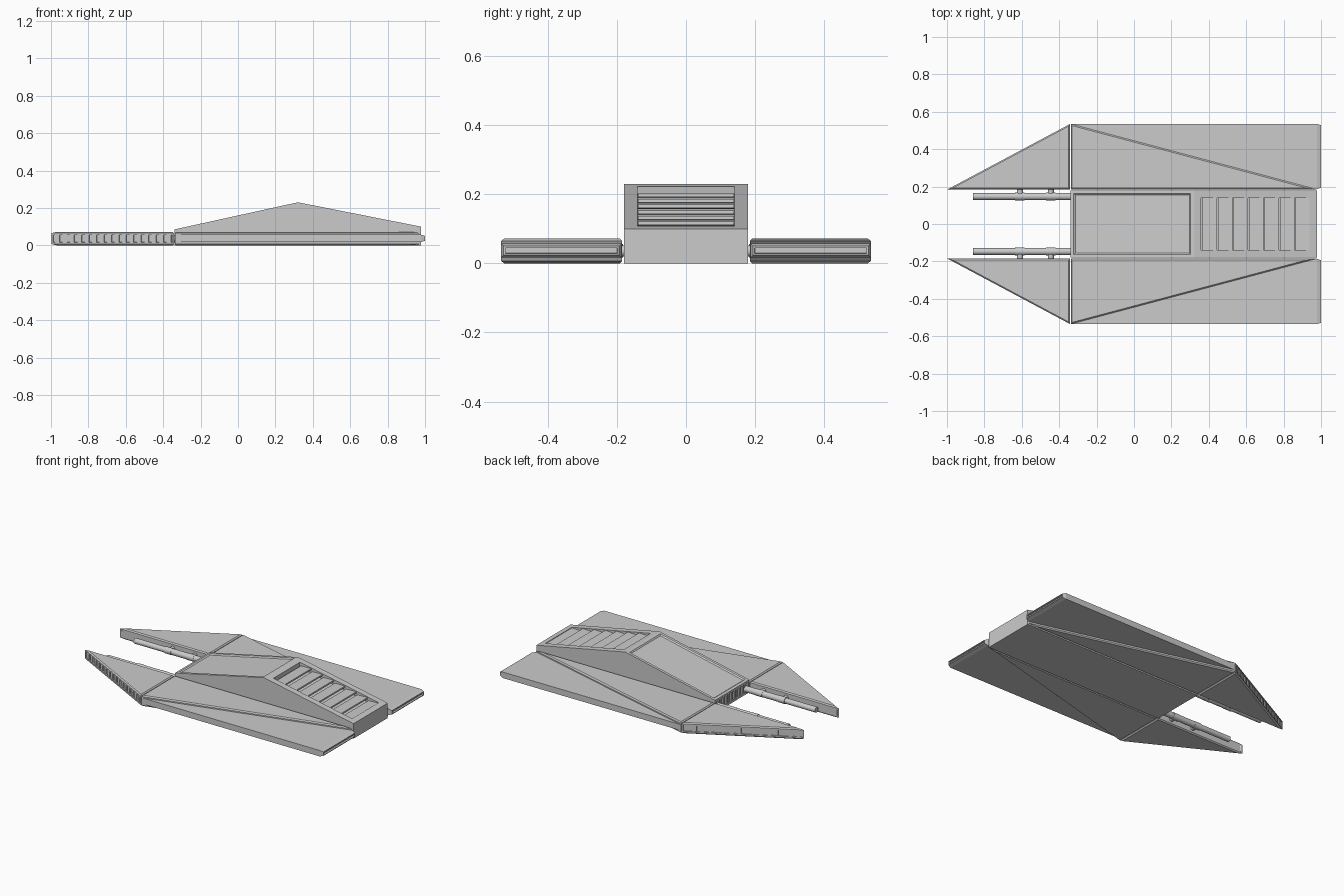
import bpy, bmesh, math
from mathutils import Vector, Matrix

if "Cube" in bpy.data.objects:
    bpy.data.objects.remove(bpy.data.objects["Cube"])


def finish(name, bm, mirror=False):
    bmesh.ops.recalc_face_normals(bm, faces=bm.faces)
    me = bpy.data.meshes.new(name)
    bm.to_mesh(me)
    bm.free()
    ob = bpy.data.objects.new(name, me)
    bpy.context.collection.objects.link(ob)
    if mirror:
        m = ob.modifiers.new("mirror", "MIRROR")
        m.use_axis = (False, True, False)
    return ob


def prism(bm, pts, vec):
    """Closed solid from a flat outline swept along vec."""
    f = bm.faces.new([bm.verts.new(p) for p in pts])
    r = bmesh.ops.extrude_face_region(bm, geom=[f], use_keep_orig=True)
    bmesh.ops.translate(bm, vec=vec, verts=[v for v in r["geom"] if isinstance(v, bmesh.types.BMVert)])
    bmesh.ops.recalc_face_normals(bm, faces=bm.faces)
    bm.normal_update()


def facing(bm, d):
    """Face whose normal points most nearly along d."""
    d = Vector(d).normalized()
    return max(bm.faces, key=lambda f: f.normal.dot(d))


def inset(bm, f, width, depth=0.0):
    bmesh.ops.inset_individual(bm, faces=[f], thickness=width, depth=depth, use_even_offset=True)
    bm.normal_update()


def box(bm, size, matrix):
    bmesh.ops.create_cube(bm, size=1, matrix=matrix @ Matrix.Diagonal((*size, 1)))


def rod(bm, a, b, r, n=16):
    a, b = Vector(a), Vector(b)
    rot = (b - a).to_track_quat("Z", "Y").to_matrix().to_4x4()
    bmesh.ops.create_cone(bm, cap_ends=True, segments=n, radius1=r, radius2=r,
                          depth=(b - a).length, matrix=Matrix.Translation((a + b) / 2) @ rot)


def wing_slab(outline, z0, z1, chamfer):
    """Slab with sloped rims around its top and bottom."""
    bm = bmesh.new()
    prism(bm, [(x, y, z0 + chamfer) for x, y in outline], (0, 0, z1 - z0 - 2 * chamfer))
    if chamfer:
        for d in ((0, 0, 1), (0, 0, -1)):
            inset(bm, facing(bm, d), chamfer, chamfer)
    return bm


# Central hull with a framed front panel, rear louver well and nose vent well
bm = bmesh.new()
profile = [(-0.34, 0), (-0.34, 0.085), (0.32, 0.23), (0.978, 0.10), (0.978, 0)]
prism(bm, [(x, -0.18, z) for x, z in profile], (0, 0.36, 0))
front = facing(bm, (-0.145, 0, 0.66))
rear = facing(bm, (0.13, 0, 0.658))
nose = facing(bm, (-1, 0, 0))
inset(bm, front, 0.018)
inset(bm, front, 0.008, -0.007)
inset(bm, rear, 0.04)
inset(bm, rear, 0.0005, -0.034)
inset(bm, nose, 0.014)
inset(bm, nose, 0.0005, -0.015)
finish("hull", bm)

# Rear louvers
bm = bmesh.new()
for i in range(7):
    x = 0.405 + i * 0.083
    z = 0.23 - 0.1976 * (x - 0.32) - 0.017
    box(bm, (0.078, 0.279, 0.010), Matrix.Translation((x, 0, z)) @ Matrix.Rotation(-0.04, 4, "Y"))
finish("rear_louvers", bm)

# Nose vent bars
bm = bmesh.new()
for i in range(11):
    box(bm, (0.012, 0.014, 0.057), Matrix.Translation((-0.333, -0.14 + i * 0.028, 0.0425)))
finish("nose_vent_bars", bm)

# Front wing triangles with a vent channel along the leading edge
tip, corner = Vector((-0.998, 0.185, 0)), Vector((-0.342, 0.535, 0))
bm = wing_slab([tip.xy, corner.xy, (-0.342, 0.185)], 0, 0.072, 0.007)
lead = facing(bm, (-0.35, 0.656, 0))
inset(bm, lead, 0.009)
inset(bm, lead, 0.0005, -0.008)
finish("front_wing", bm, True)

# Vent blocks in the leading edge
bm = bmesh.new()
along = (corner - tip).normalized()
inward = Vector((along.y, -along.x, 0))
turn = Matrix.Rotation(math.atan2(along.y, along.x), 4, "Z")
for i in range(16):
    p = tip.lerp(corner, (i + 0.75) / 16.5) + inward * 0.007 + Vector((0, 0, 0.036))
    box(bm, (0.026, 0.008, 0.040), Matrix.Translation(p) @ turn)
finish("leading_edge_vents", bm, True)

# Thick inner wing triangle
finish("inner_wing", wing_slab([(-0.338, 0.535), (0.978, 0.185), (-0.338, 0.185)], 0, 0.072, 0.007), True)

# Thinner outer wing with a stepped, hollow exhaust at the back
bm = wing_slab([(-0.338, 0.534), (0.978, 0.535), (0.978, 0.187), (0.9, 0.187)], 0.017, 0.057, 0)
end = facing(bm, (1, 0, 0))
inset(bm, end, 0.007, 0.022)
inset(bm, end, 0.005)
inset(bm, end, 0.0005, -0.012)
finish("outer_wing", bm, True)

# Guns with collars and cross brackets to the wing
bm = bmesh.new()
y, z = 0.147, 0.036
rod(bm, (-0.86, y, z), (-0.62, y, z), 0.018)
rod(bm, (-0.62, y, z), (-0.34, y, z), 0.020)
for x in (-0.61, -0.445):
    rod(bm, (x, y, z), (x, 0.188, z), 0.016)
    rod(bm, (x - 0.025, y, z), (x + 0.025, y, z), 0.0215)
gun = finish("gun", bm, True)
bpy.context.view_layer.objects.active = gun
gun.select_set(True)
bpy.ops.object.shade_smooth_by_angle(angle=math.radians(30))
